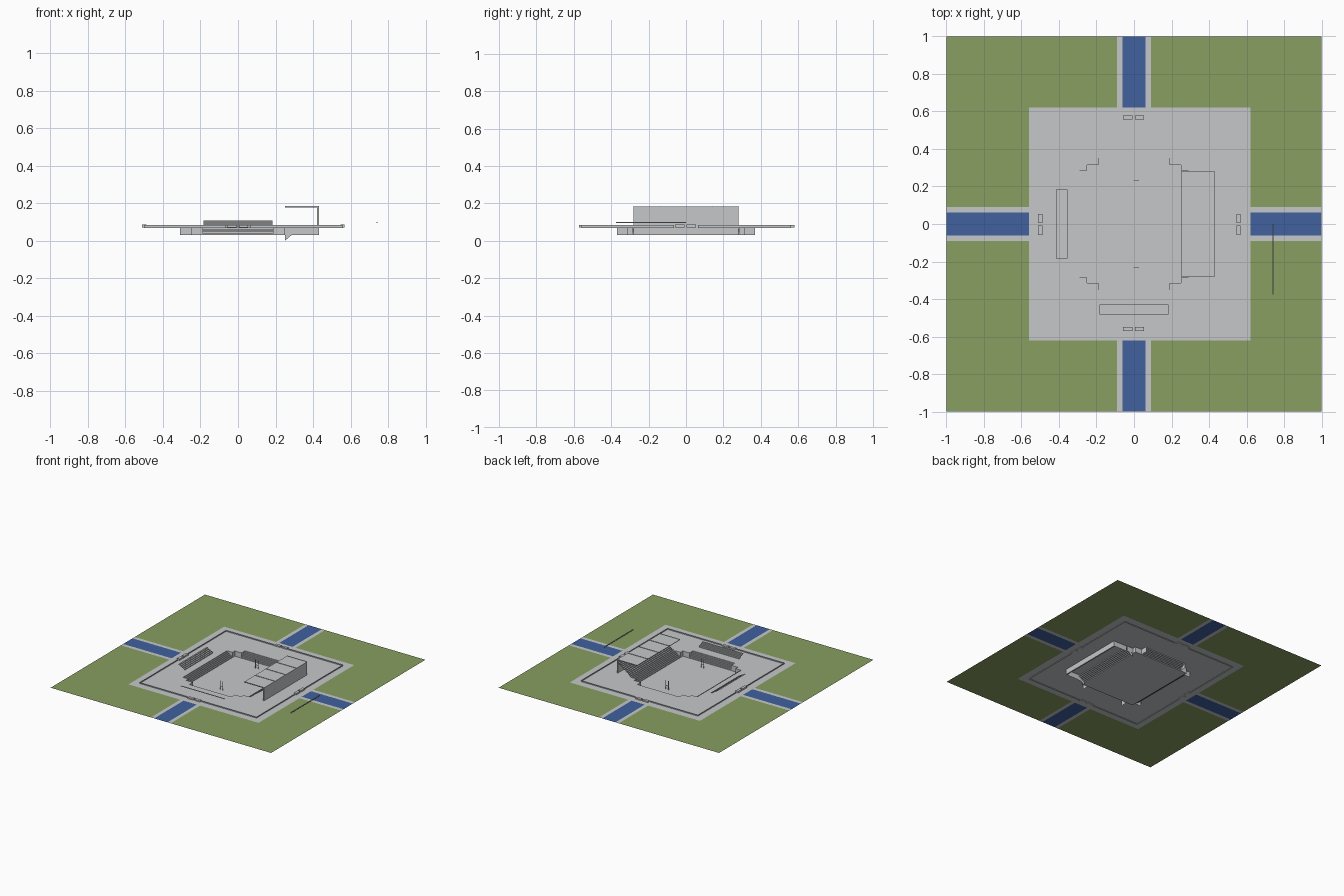
import bpy, bmesh, math

if "Cube" in bpy.data.objects:
    bpy.data.objects.remove(bpy.data.objects["Cube"])

G = 0.075      # ground level
F = 0.032      # sunken pitch level


def material(name, col):
    m = bpy.data.materials.new(name)
    m.diffuse_color = (*col, 1)
    m.use_nodes = True
    m.node_tree.nodes["Principled BSDF"].inputs["Base Color"].default_value = m.diffuse_color
    return m


GRASS = material("grass_green", (0.245, 0.345, 0.115))
STONE = material("pale_grey", (0.56, 0.575, 0.59))
BLUE = material("road_blue", (0.05, 0.12, 0.34))


def build(name, polys, mats=(STONE,), ids=None):
    """Make one object from a list of polygons given by corner points."""
    bm = bmesh.new()
    for i, p in enumerate(polys):
        f = bm.faces.new([bm.verts.new(v) for v in p])
        if ids:
            f.material_index = ids[i]
    bmesh.ops.remove_doubles(bm, verts=bm.verts, dist=1e-5)
    me = bpy.data.meshes.new(name)
    bm.to_mesh(me)
    bm.free()
    for m in mats:
        me.materials.append(m)
    ob = bpy.data.objects.new(name, me)
    bpy.context.collection.objects.link(ob)
    return ob


def box(name, x0, x1, y0, y1, z0, z1):
    bpy.ops.mesh.primitive_cube_add(size=1, location=((x0 + x1) / 2, (y0 + y1) / 2, (z0 + z1) / 2))
    ob = bpy.context.object
    ob.name = name
    ob.scale = (x1 - x0, y1 - y0, z1 - z0)
    ob.data.materials.append(STONE)


def wall(a, b, z0, z1):
    return [(*a, z0), (*b, z0), (*b, z1), (*a, z1)]


def terrace(name, axis, sign, u0, u1, z0, z1, half, n):
    """Stepped seating sheet rising outwards along one axis."""
    prof = [(u0, z0)]
    for i in range(n):
        u = u0 + (u1 - u0) * i / n
        z = z0 + (z1 - z0) * (i + 1) / n
        prof += [(u, z), (u0 + (u1 - u0) * (i + 1) / n, z)]

    def pt(u, z, v):
        return (sign * u, v, z) if axis == 'x' else (v, sign * u, z)
    flip = (sign > 0) == (axis == 'x')
    polys = []
    for (ua, za), (ub, zb) in zip(prof, prof[1:]):
        q = [pt(ua, za, -half), pt(ub, zb, -half), pt(ub, zb, half), pt(ua, za, half)]
        polys.append(q if flip else q[::-1])
    build(name, polys)


# ground: lawns, plaza, crossing roads with pavements, hole for the pitch
HOLES = [(0.31, 0.285), (0.25, 0.315), (0.19, 0.37)]
xs = [-1, -.56, -.31, -.25, -.19, -.09, -.06, .06, .09, .19, .25, .31, .62, 1]
ys = [-1, -.62, -.37, -.315, -.285, -.09, -.06, .06, .09, .285, .315, .37, .62, 1]
polys, ids, floor = [], [], []
for xa, xb in zip(xs, xs[1:]):
    for ya, yb in zip(ys, ys[1:]):
        x, y = (xa + xb) / 2, (ya + yb) / 2

        def quad(z):
            return [(xa, ya, z), (xb, ya, z), (xb, yb, z), (xa, yb, z)]
        if abs(x) < .25 and abs(y) < .315:
            floor.append(quad(F))
        if any(abs(x) < hx and abs(y) < hy for hx, hy in HOLES):
            continue
        d = min(abs(x), abs(y))
        plaza = -.56 < x < .62 and abs(y) < .62
        ids.append(1 if plaza else 2 if d < .06 else 1 if d < .09 else 0)
        polys.append(quad(G))
build("ground", polys, (GRASS, STONE, BLUE), ids)
build("pitch_floor", floor)

# stepped corner walls of the sunken bowl
corner = [(.31, .285), (.25, .285), (.25, .315), (.19, .315), (.19, .37)]
polys = []
for sx in (1, -1):
    for sy in (1, -1):
        for a, b in zip(corner, corner[1:]):
            w = wall((sx * a[0], sy * a[1]), (sx * b[0], sy * b[1]), F, G)
            polys.append(w if sx * sy < 0 else w[::-1])
build("bowl_walls", polys)

# lower terraces inside the bowl
for side, s in (("east", 1), ("west", -1)):
    terrace(side + "_lower_terrace", 'x', s, .25, .31, F, G, .285, 6)
for side, s in (("north", 1), ("south", -1)):
    terrace(side + "_lower_terrace", 'y', s, .315, .37, F, G, .19, 6)

# upper stands
terrace("west_upper_stand", 'x', -1, .355, .415, .08, .113, .185, 5)
terrace("south_upper_stand", 'y', -1, .43, .483, .08, .108, .185, 5)
terrace("east_upper_stand", 'x', 1, .31, .422, G, .157, .28, 10)

# covered east stand: roof, roof ribs, back wall, end panels
box("roof", .25, .432, -.28, .28, .178, .182)
for i in range(5):
    y = -.279 + .1395 * i
    box("roof_rib", .25, .432, y - .001, y + .001, .182, .185)
box("back_wall", .422, .432, -.28, .28, F, .178)
polys = []
for y in (-.281, .281):
    polys.append([(.25, y, 0), (.29, y, F + .002), (.25, y, F + .002)])
    polys.append(wall((.31, y), (.43, y), F, G))
build("end_panels", polys)

# perimeter fence with a gap at each entrance
x0, x1, yy, g = -.5, .56, .56, .065
polys = []
for y in (-yy, yy):
    polys += [wall((x0, y), (-g, y), .068, .084), wall((g, y), (x1, y), .068, .084)]
for x in (x0, x1):
    polys += [wall((x, -yy), (x, -g), .068, .084), wall((x, g), (x, yy), .068, .084)]
build("fence", polys)

# paired entrance booths
for a, b in ((-.058, -.008), (.004, .054)):
    for c in (-.56, .568):
        box("entrance_booth", a, b, c - .011, c + .011, .07, .085)
    for c in (-.5, .558):
        box("entrance_booth", c - .011, c + .011, a, b, .07, .088)

# goal frames on the pitch
for y in (-.23, .23):
    for x in (-.002, .024):
        box("goal_post", x - .0015, x + .0015, y - .0015, y + .0015, F, .105)
    box("goal_crossbar", -.002, .024, y - .0015, y + .0015, .06, .063)

# lone rail east of the plaza
box("east_rail", .738, .744, -.375, 0, .094, .1)
